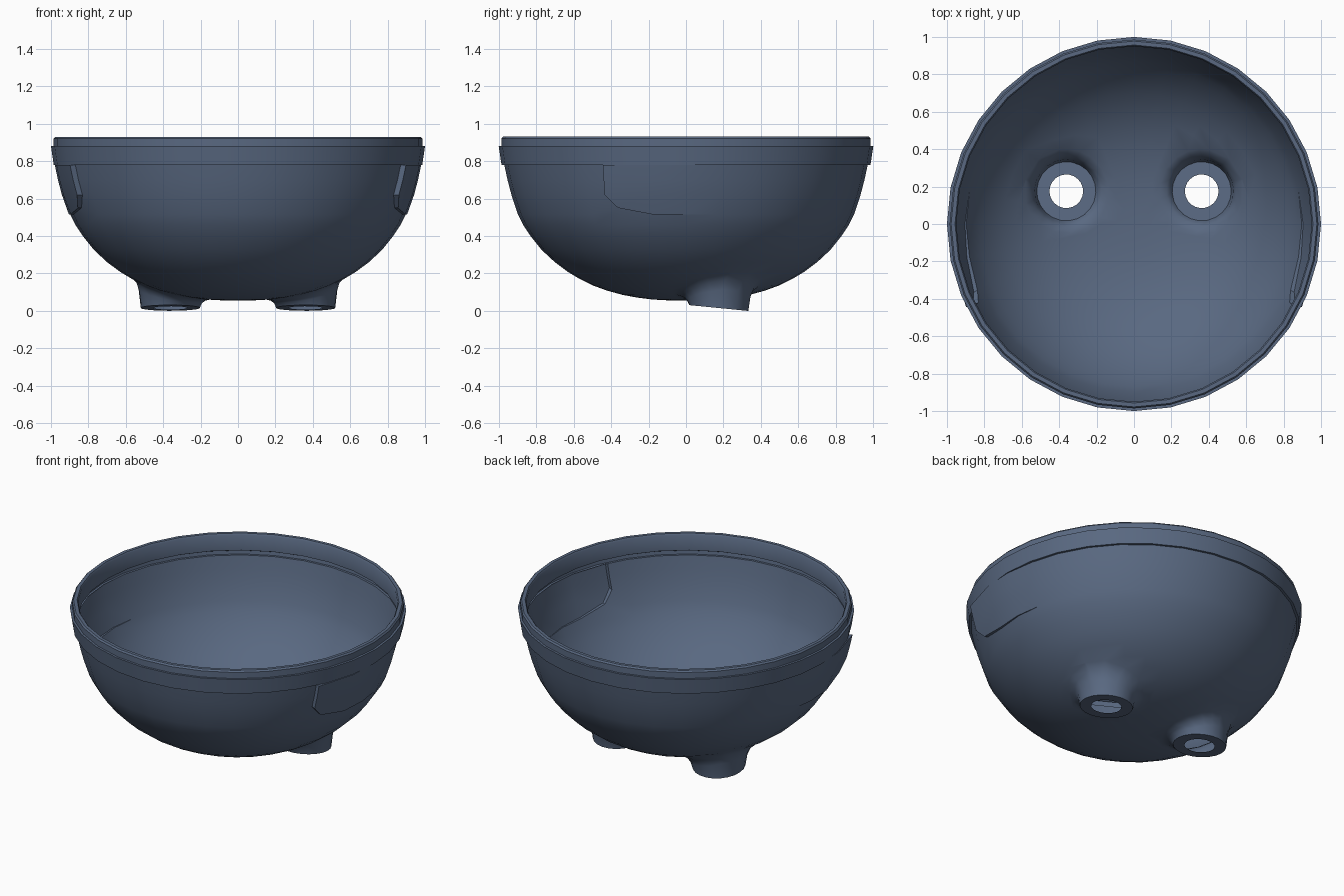
import bpy, bmesh
from math import pi, sin, cos, atan2, hypot, radians

if "Cube" in bpy.data.objects:
    bpy.data.objects.remove(bpy.data.objects["Cube"])

SEG = 32
BOWL = [(0, .055), (.09, .056), (.18, .061), (.26, .071), (.34, .086), (.42, .108), (.5, .137),
        (.57, .172), (.63, .208), (.70, .26), (.77, .325), (.83, .40), (.87, .46), (.897, .515),
        (.932, .62), (.953, .70), (.97, .78)]
RIM = [(.97, .78), (.985, .78), (1.0, .88), (.986, .88), (.986, .92), (.978, .93),
       (.957, .93), (.95, .92), (.95, .82), (.97, .81)]


def bowl_z(r):
    for (r0, z0), (r1, z1) in zip(BOWL, BOWL[1:]):
        if r <= r1:
            return z0 + (z1 - z0) * (r - r0) / (r1 - r0)
    return BOWL[-1][1]


def lathe(profile):
    """Spin a profile into a sheet; returns the bmesh and its vertex rows."""
    bm = bmesh.new()
    rows = []
    for r, z in profile:
        n = SEG if r > 0 else 1
        rows.append([bm.verts.new((r * cos(2 * pi * k / SEG), r * sin(2 * pi * k / SEG), z))
                     for k in range(n)])
    for a, b in zip(rows, rows[1:]):
        for k in range(SEG):
            j = (k + 1) % SEG
            if len(a) == 1:
                bm.faces.new((a[0], b[j], b[k]))
            else:
                bm.faces.new((a[k], a[j], b[j], b[k]))
    return bm, rows


mat = bpy.data.materials.new("slate_blue")
mat.diffuse_color = (.10, .14, .22, 1)
mat.use_nodes = True
mat.node_tree.nodes["Principled BSDF"].inputs["Base Color"].default_value = mat.diffuse_color


def finish(bm, name):
    me = bpy.data.meshes.new(name)
    bm.to_mesh(me)
    bm.free()
    ob = bpy.data.objects.new(name, me)
    bpy.context.collection.objects.link(ob)
    me.materials.append(mat)
    bpy.ops.object.select_all(action='DESELECT')
    ob.select_set(True)
    bpy.context.view_layer.objects.active = ob
    bpy.ops.object.shade_smooth_by_angle(angle=radians(35))
    return ob


bm, rows = lathe(BOWL)

# side panels: fit the grid to the panel outline, then raise it, fading to the rear
for s, col in ((1, SEG - 2), (-1, SEG // 2 + 2)):
    for row, ang, r, z in ((13, 23, .909, .55), (14, 26.8, .932, .62),
                           (15, 26.5, .953, .70), (16, 26.3, .97, .78)):
        a = radians(ang)
        rows[row][col].co = (s * r * cos(a), -r * sin(a), z)
for s in (1, -1):
    faces = []
    for f in bm.faces:
        c = f.calc_center_median()
        if c.z > .53 and c.x * s > .8 and -.35 < c.y < .19:
            faces.append(f)
    ext = bmesh.ops.extrude_face_region(bm, geom=faces)
    for v in ext["geom"]:
        if isinstance(v, bmesh.types.BMVert):
            amount = .032 * max(0, min(1, (.18 - v.co.y) / .6))
            if v.co.z < .6:
                amount *= .75
            r = hypot(v.co.x, v.co.y)
            v.co.x *= 1 + amount / r
            v.co.y *= 1 + amount / r
    old = [f for f in faces if f.is_valid]
    if old:
        bmesh.ops.delete(bm, geom=old, context='FACES')
bmesh.ops.remove_doubles(bm, verts=bm.verts[:], dist=.0005)

# hollow legs: open the bowl, then draw the opening down into a foot with a hole
for s in (1, -1):
    cx, cy = s * .362, .175

    def dist(p):
        return hypot(p.x - cx, p.y - cy)

    gone = [f for f in bm.faces if f.calc_center_median().z < .5
            and dist(f.calc_center_median()) < .205]
    touched = {v for f in gone for v in f.verts}
    bmesh.ops.delete(bm, geom=gone, context='FACES')
    loop = [v for v in touched if v.is_valid]
    loop.sort(key=lambda v: atan2(v.co.y - cy, v.co.x - cx))
    n = len(loop)
    angs = [atan2(v.co.y - cy, v.co.x - cx) for v in loop]
    shift = sum(a - 2 * pi * i / n for i, a in enumerate(angs)) / n
    for v, a in zip(loop, angs):
        v.co.x, v.co.y = cx + .225 * cos(a), cy + .225 * sin(a)
        v.co.z = bowl_z(hypot(v.co.x, v.co.y))
    top = [v.co.z for v in loop]
    ring = loop
    # radius, how far down toward the foot, how even the spacing is
    for R, t, even in ((.188, .2, .4), (.170, .48, .8), (.158, 1, 1), (.09, 1, 1)):
        new = []
        for i in range(n):
            a = angs[i] + (2 * pi * i / n + shift - angs[i]) * even
            x, y = cx + R * cos(a), cy + R * sin(a)
            foot = .0155 - .098 * (y - cy)
            new.append(bm.verts.new((x, y, top[i] + (foot - top[i]) * t)))
        for i in range(n):
            j = (i + 1) % n
            bm.faces.new((ring[i], ring[j], new[j], new[i]))
        ring = new

bmesh.ops.recalc_face_normals(bm, faces=bm.faces[:])
low = min(bm.faces, key=lambda f: f.calc_center_median().z)
if low.normal.z > 0:
    bmesh.ops.reverse_faces(bm, faces=bm.faces[:])
finish(bm, "bowl_shell")

# rim band and lip
bm, _ = lathe(RIM)
finish(bm, "rim_band")
